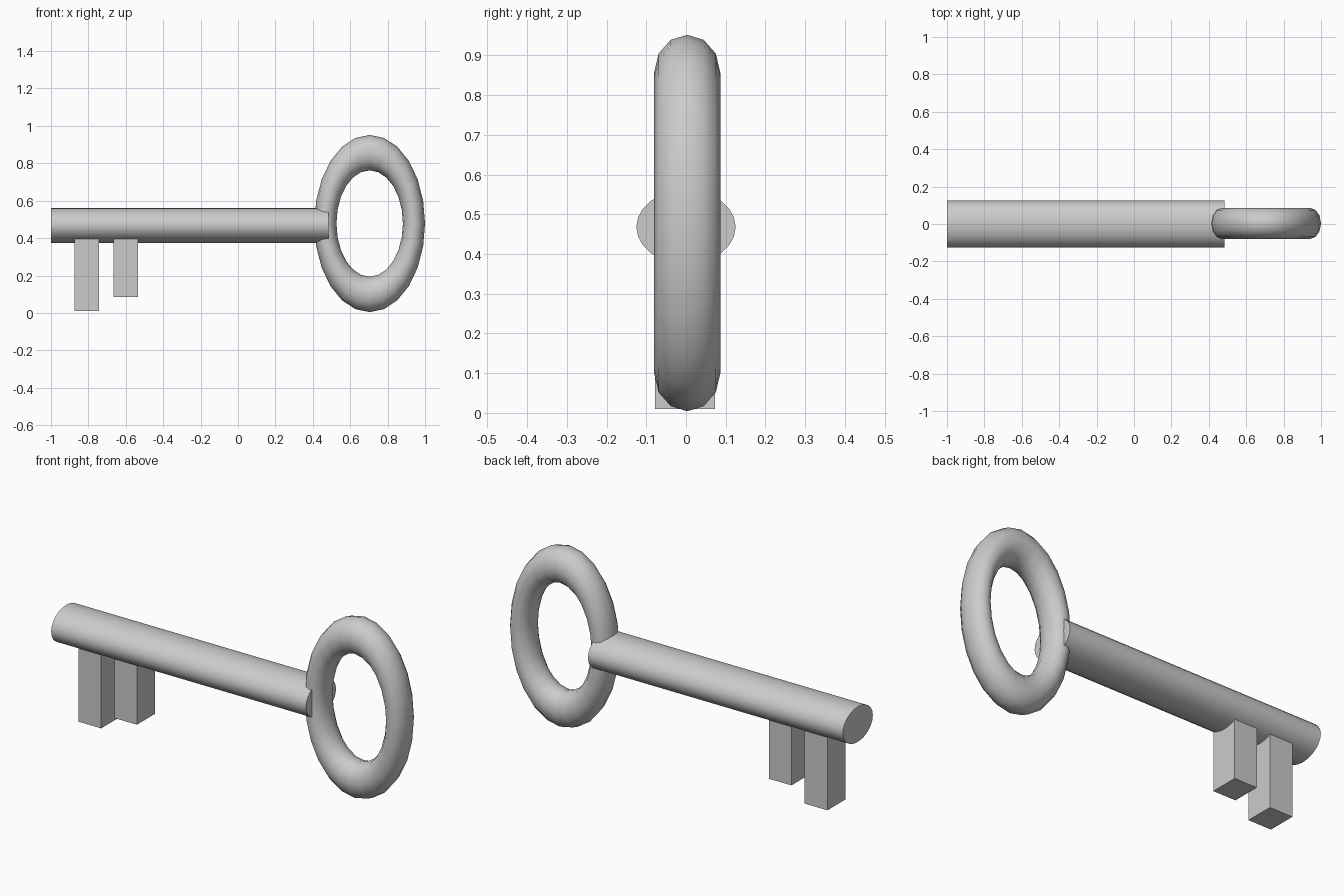
import bpy
from math import pi

if "Cube" in bpy.data.objects:
    bpy.data.objects.remove(bpy.data.objects["Cube"])


def finish(name, scale=None, smooth=True):
    ob = bpy.context.object
    ob.name = name
    if scale:
        ob.scale = scale
    bpy.ops.object.transform_apply(location=False, rotation=True, scale=True)
    if smooth:
        bpy.ops.object.shade_smooth_by_angle(angle=pi / 4)
    return ob


def turn(rot):
    # bake the rotation so later scaling follows the world axes
    bpy.context.object.rotation_euler = rot
    bpy.ops.object.transform_apply(location=False, rotation=True, scale=False)


# Shaft: flattened round bar along x
bpy.ops.mesh.primitive_cylinder_add(vertices=24, radius=1, depth=1.483,
                                    location=(-0.2585, 0, 0.468))
turn((0, pi / 2, 0))
finish("shaft", (1, 0.125, 0.093))

# Bow: oval ring standing in the xz plane
bpy.ops.mesh.primitive_torus_add(major_segments=24, minor_segments=12,
                                 major_radius=1, minor_radius=0.25,
                                 location=(0.704, 0.003, 0.478))
turn((pi / 2, 0, 0))
finish("bow_ring", (0.2368, 0.333, 0.379))

# Teeth: two blocks of different length hanging under the shaft
top = 0.45
for name, x0, x1, bottom in (("tooth_long", -0.875, -0.742, 0.01),
                             ("tooth_short", -0.665, -0.534, 0.085)):
    bpy.ops.mesh.primitive_cube_add(
        size=1, location=((x0 + x1) / 2, -0.002, (top + bottom) / 2))
    finish(name, (x1 - x0, 0.151, top - bottom), smooth=False)
